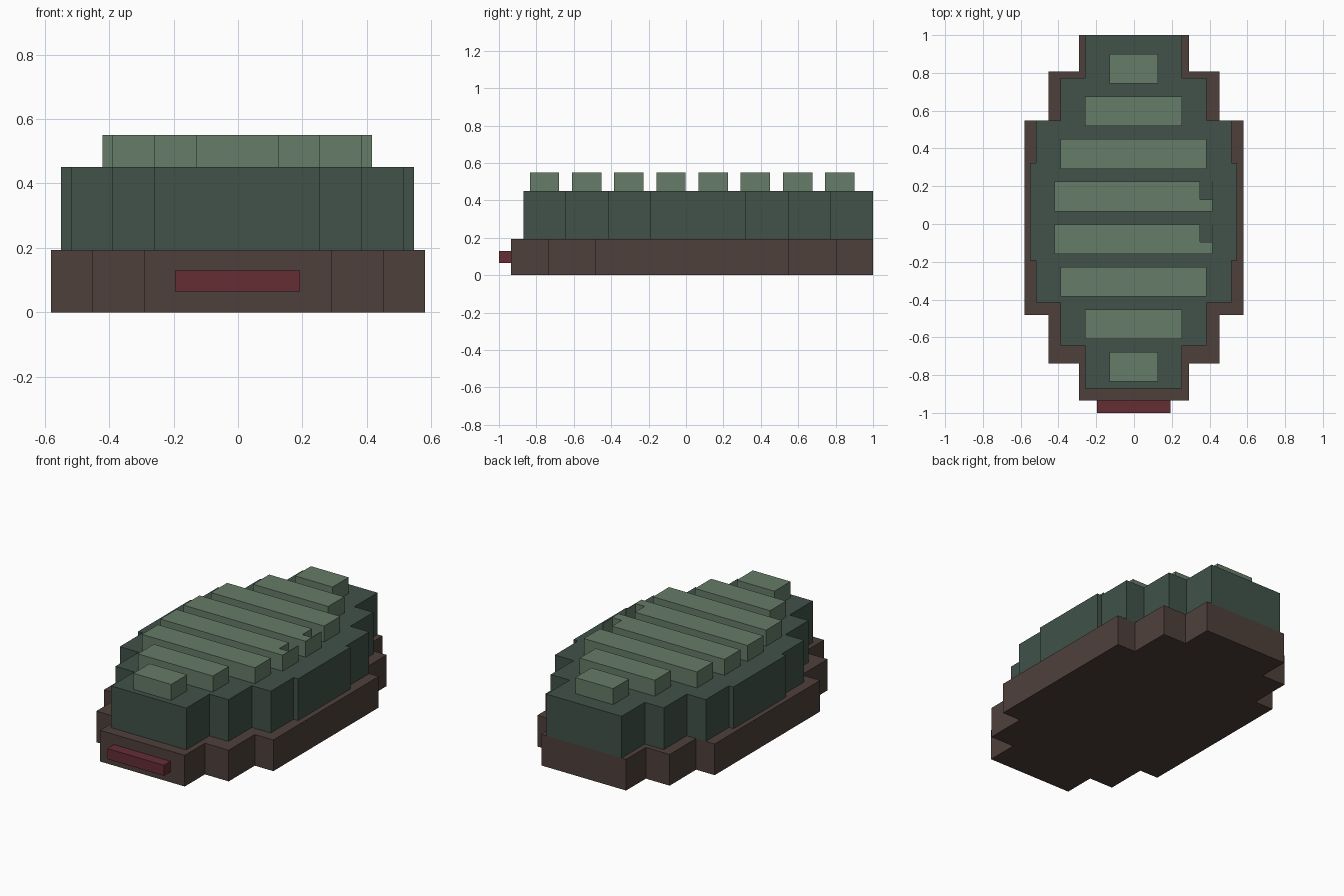
import bpy, bmesh

if "Cube" in bpy.data.objects:
    bpy.data.objects.remove(bpy.data.objects["Cube"])


def material(name, rgb):
    """Flat colour from 0-255 sRGB values."""
    m = bpy.data.materials.new(name)
    lin = [((c / 255 + 0.055) / 1.055) ** 2.4 for c in rgb]
    m.diffuse_color = (*lin, 1)
    m.use_nodes = True
    m.node_tree.nodes["Principled BSDF"].inputs["Base Color"].default_value = m.diffuse_color
    return m


brown = material("dark_brown", (78, 64, 59))
green = material("deep_green", (65, 82, 74))
sage = material("sage_green", (102, 124, 104))
red = material("dark_red", (101, 45, 53))


def prism(name, outline, z0, z1, mat):
    """Extrude a counter-clockwise outline from z0 to z1."""
    bm = bmesh.new()
    face = bm.faces.new([bm.verts.new((x, y, z0)) for x, y in outline])
    top = bmesh.ops.extrude_face_region(bm, geom=[face])["geom"]
    verts = [v for v in top if isinstance(v, bmesh.types.BMVert)]
    bmesh.ops.translate(bm, verts=verts, vec=(0, 0, z1 - z0))
    bmesh.ops.recalc_face_normals(bm, faces=bm.faces)
    mesh = bpy.data.meshes.new(name)
    bm.to_mesh(mesh)
    bm.free()
    mesh.materials.append(mat)
    obj = bpy.data.objects.new(name, mesh)
    bpy.context.collection.objects.link(obj)
    return obj


def stepped(levels, shift=0.0):
    """Stepped oval outline from (half width, front y, back y), narrow to wide."""
    right = []
    for i, (w, y0, _) in enumerate(levels):
        if i:
            right.append((levels[i - 1][0], y0))
        else:
            right.append((w, y0))
            continue
        right.append((w, y0))
    for i in reversed(range(len(levels))):
        w, _, y1 = levels[i]
        right.append((w, y1))
        if i:
            right.append((levels[i - 1][0], y1))
    left = [(-x, y) for x, y in reversed(right)]
    return [(x + shift, y) for x, y in right + left]


SHIFT = -0.002

# Stepped brown base
prism("base", stepped([(0.29, -0.935, 1.0), (0.453, -0.738, 0.807),
                       (0.58, -0.483, 0.548)]), 0, 0.193, brown)

# Stepped green shell
prism("shell", stepped([(0.257, -0.87, 1.0), (0.387, -0.643, 0.773),
                        (0.517, -0.415, 0.548), (0.548, -0.192, 0.322)], SHIFT),
      0.193, 0.451, green)

# Raised ribs across the back; the two middle ones have a small pocket
for i, w in enumerate([0.129, 0.257, 0.387, 0.418, 0.418, 0.387, 0.257, 0.129]):
    y0 = -0.835 + i * 0.2255
    y1 = y0 + 0.157
    a, b = -w + SHIFT, w + SHIFT
    outline = [(a, y0), (b, y0), (b, y1)]
    if i in (3, 4):
        outline += [(0.412, y1), (0.412, y1 - 0.095), (0.35, y1 - 0.095), (0.35, y1)]
    outline.append((a, y1))
    prism(f"rib_{i + 1}", outline, 0.451, 0.55, sage)

# Red bar on the front
prism("front_bar", [(-0.195, -1.0), (0.193, -1.0), (0.193, -0.935), (-0.195, -0.935)],
      0.065, 0.13, red)
